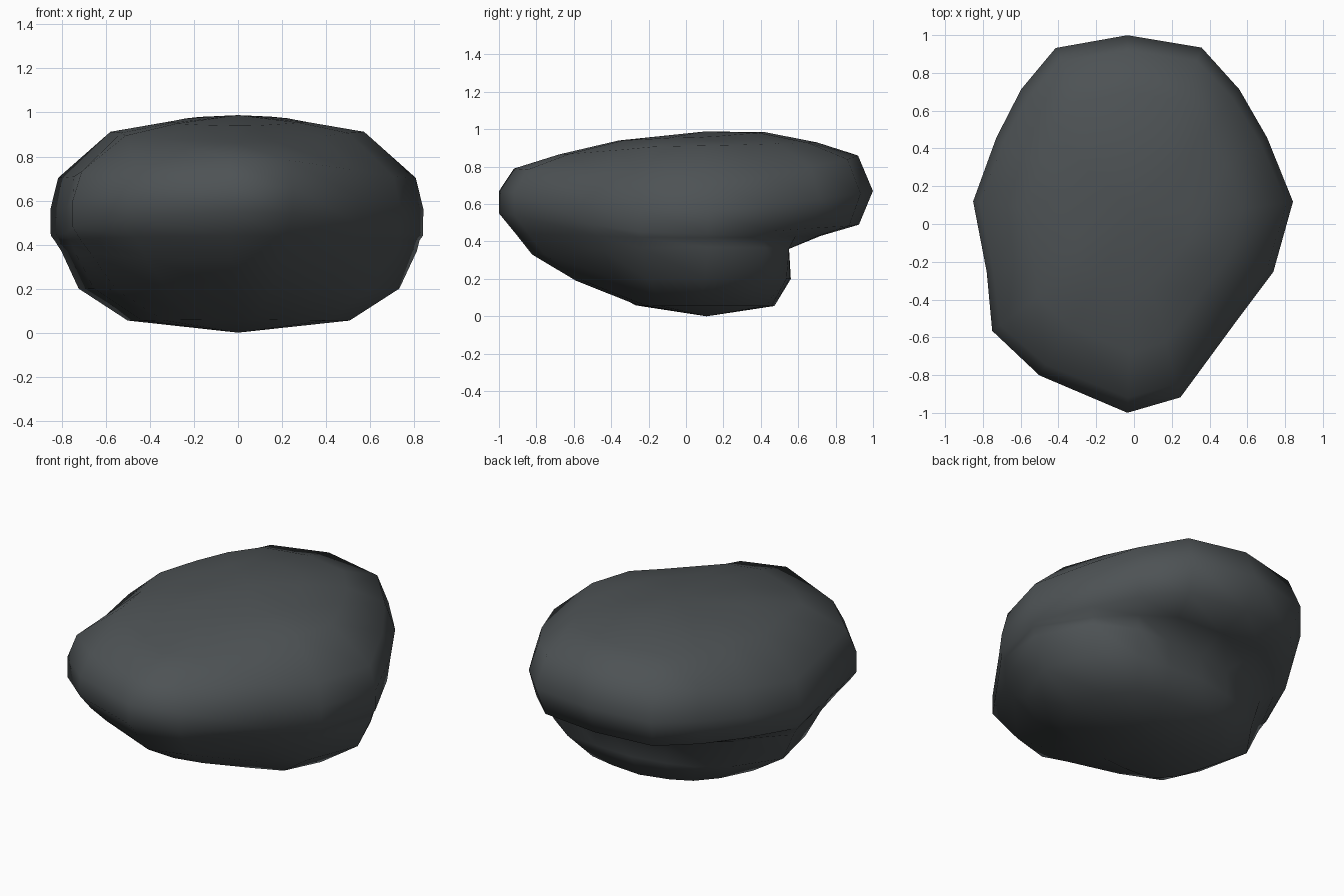
import bpy, bmesh, math

if "Cube" in bpy.data.objects:
    bpy.data.objects.remove(bpy.data.objects["Cube"])

# Plan directions (degrees from +x), with the widest outline and the crease outline
ANG = [8, 33, 52, 69, 92, 114, 130, 148, 172, 198, 217, 238, 268, 285, 318, 341]
RIM = [.85, .84, .905, 1.0, 1.0, 1.02, .93, .86, .86, .82, .94, .945, 1.0, .95, .745, .78]
CREASE = [.82, .78, .70, .59, .55, .57, .63, .70, .81, .78, .84, .80, .84, .80, .67, .73]

# Rings from top to bottom: outline, scale (front, side, back), height (front, side, back)
RINGS = [
    (RIM, (.36, .38, .42), (.94, .955, .985)),
    (RIM, (.68, .68, .70), (.865, .912, .93)),
    (RIM, (.92, .96, .92), (.79, .70, .86)),
    (RIM, (1.0, 1.0, 1.0), (.67, .56, .67)),
    (RIM, (1.0, 1.0, .925), (.55, .44, .49)),
    (RIM, (.91, .985, .72), (.44, .42, .43)),
    (CREASE, (.98, 1.0, 1.0), (.33, .37, .36)),
    (CREASE, (.70, .90, 1.02), (.19, .20, .20)),
    (CREASE, (.31, .62, .86), (.06, .055, .055)),
]


def blend(triple, angle):
    """Mix front / side / back values around the ring."""
    s = math.sin(angle)
    end = triple[2] if s > 0 else triple[0]
    return triple[1] + (end - triple[1]) * s * s


bm = bmesh.new()
loops = []
for outline, scale, height in RINGS:
    loop = []
    for a, r in zip(ANG, outline):
        t = math.radians(a)
        d = r * blend(scale, t)
        loop.append(bm.verts.new((d * math.cos(t), d * math.sin(t), blend(height, t))))
    loops.append(loop)

# Skin between rings, then close crown and base
n = len(ANG)
crown = bm.verts.new((0, .1, .988))
base = bm.verts.new((0, .11, 0))
for i in range(n):
    j = (i + 1) % n
    for up, low in zip(loops, loops[1:]):
        bm.faces.new((up[i], low[i], low[j], up[j]))
    bm.faces.new((crown, loops[0][i], loops[0][j]))
    bm.faces.new((base, loops[-1][j], loops[-1][i]))
bmesh.ops.recalc_face_normals(bm, faces=bm.faces)
for f in bm.faces:
    f.smooth = True

mesh = bpy.data.meshes.new("rock")
bm.to_mesh(mesh)
bm.free()
rock = bpy.data.objects.new("rock", mesh)
bpy.context.collection.objects.link(rock)

# Dark stone colour
stone = bpy.data.materials.new("dark_stone")
stone.diffuse_color = (.075, .085, .09, 1)
stone.use_nodes = True
stone.node_tree.nodes["Principled BSDF"].inputs["Base Color"].default_value = stone.diffuse_color
mesh.materials.append(stone)
